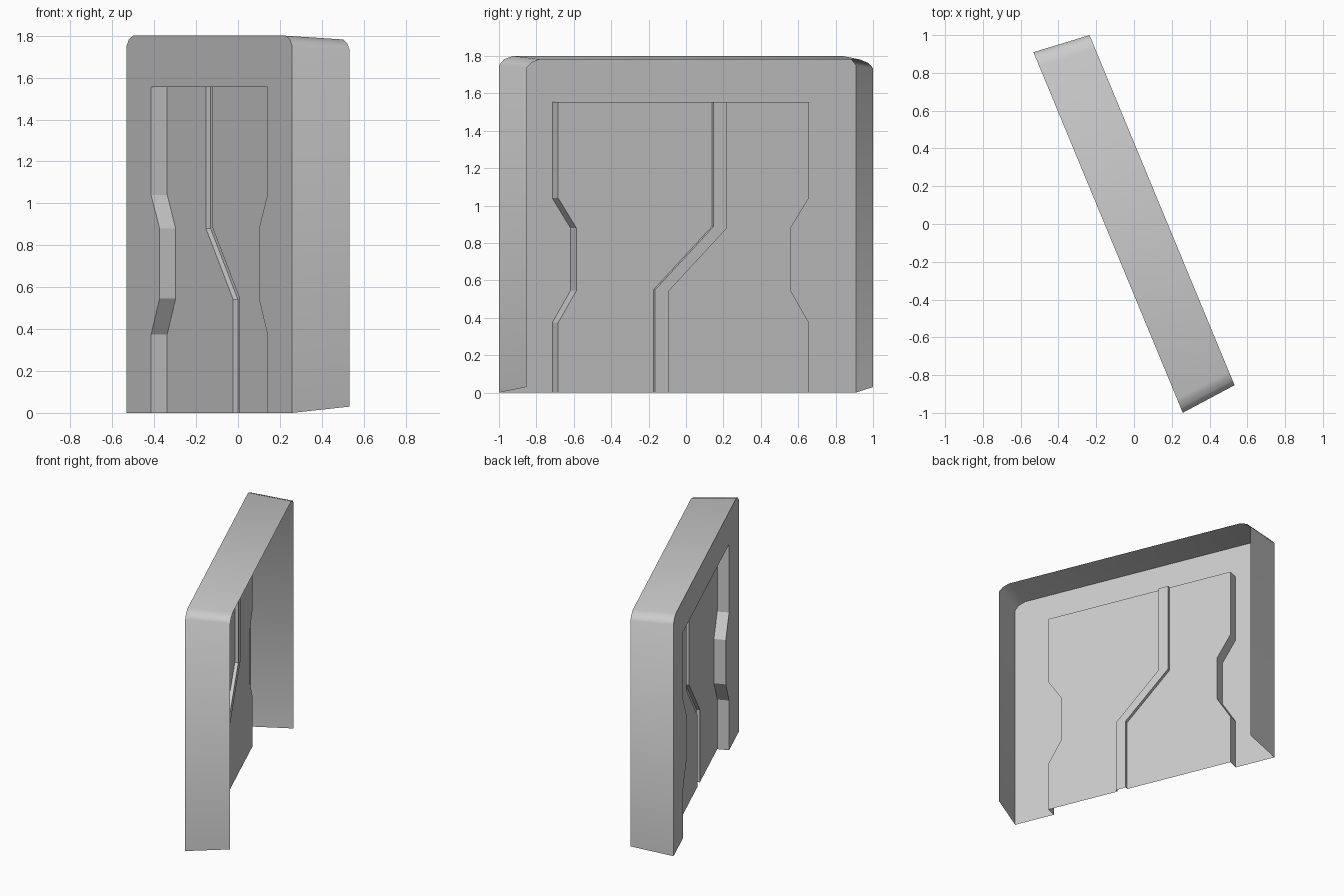
import bpy, bmesh, math

if "Cube" in bpy.data.objects:
    bpy.data.objects.remove(bpy.data.objects["Cube"])

# Local frame: x along the panel, y into its depth, z up; then turned 67.5 degrees
ANGLE = math.radians(-67.5)
ORIGIN = (-0.137, -0.045, 0.0)
DEPTH, RECESS, SEAM = 0.309, 0.083, 0.107
TOP = 1.555


def mirrored(left):
    """Bottom-left to top-left points, continued down the right side."""
    return left + [(-x, z) for x, z in reversed(left)]


def at(line, y):
    return [(x, y, z) for x, z in line]


def strip(a, b):
    """Quads joining two matching lines of points."""
    return [[a[i], a[i + 1], b[i + 1], b[i]] for i in range(len(a) - 1)]


def front(line, y):
    """Flat face towards the front from a clockwise outline."""
    return [list(reversed(at(line, y)))]


def make(name, polys, smooth=False):
    bm = bmesh.new()
    for p in polys:
        bm.faces.new([bm.verts.new(v) for v in p])
    bmesh.ops.remove_doubles(bm, verts=bm.verts, dist=0.0005)
    mesh = bpy.data.meshes.new(name)
    bm.to_mesh(mesh)
    bm.free()
    ob = bpy.data.objects.new(name, mesh)
    bpy.context.collection.objects.link(ob)
    ob.location = ORIGIN
    ob.rotation_euler.z = ANGLE
    if smooth:
        bpy.ops.object.select_all(action='DESELECT')
        ob.select_set(True)
        bpy.context.view_layer.objects.active = ob
        bpy.ops.object.shade_smooth_by_angle(angle=math.radians(50))
    return ob


# Profiles (x, z)
outer = mirrored([(-1.033, 0), (-1.033, 1.75), (-1.005, 1.782), (-0.953, 1.80)])
rim = mirrored([(-1.003, 0.03), (-1.003, 1.735), (-0.975, 1.763), (-0.925, 1.782)])
jamb = [(-0.725, 0), (-0.725, 0.375), (-0.62, 0.545),
        (-0.62, 0.88), (-0.725, 1.04), (-0.725, TOP)]
opening = mirrored(jamb)
seam_l = [(0.097, 0), (0.097, 0.542), (-0.242, 0.88), (-0.242, TOP)]
seam_r = [(0.174, 0), (0.174, 0.55), (-0.164, 0.888), (-0.164, TOP)]

# Frame face around the doorway
make("door_frame", front(outer + opening[::-1], 0))

# Tapering outer wall, open at the back and bottom
make("outer_wall", strip(at(outer, 0), at(rim, DEPTH)), smooth=True)

# Walls of the doorway recess
make("doorway_reveal", strip(at(opening, RECESS), at(opening, 0)))

# Two door leaves
make("left_door", front(jamb + seam_l[::-1], RECESS))
make("right_door", front(seam_r + opening[6:], RECESS))

# Zigzag groove between the leaves
groove = strip(at(seam_l, SEAM), at(seam_l, RECESS))
groove += strip(at(seam_r, RECESS), at(seam_r, SEAM))
groove += strip(at(seam_r, SEAM), at(seam_l, SEAM))
top = [seam_l[-1], seam_r[-1]]
groove += strip(at(top, SEAM), at(top, RECESS))
make("door_seam", groove)
